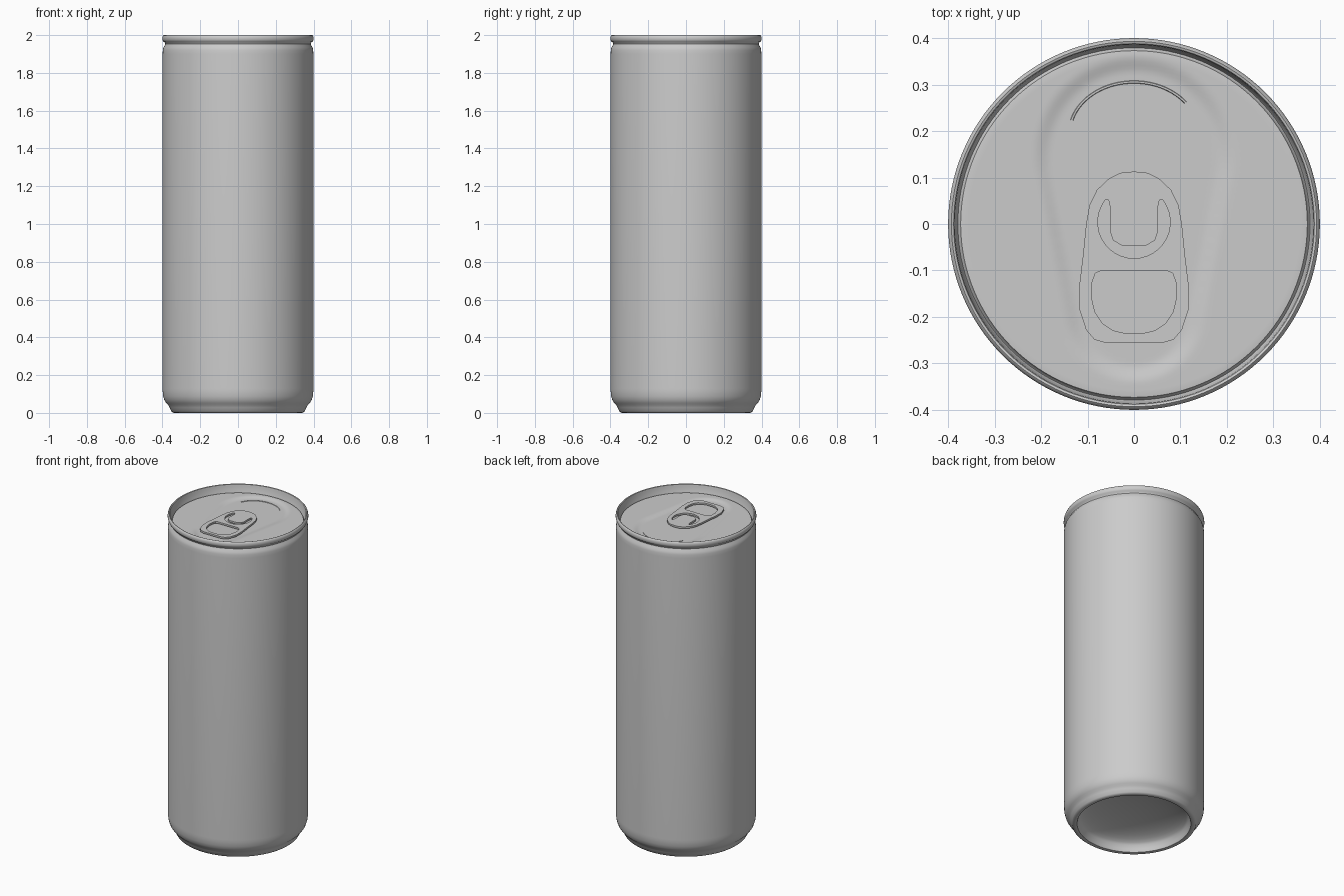
import bpy, bmesh, math

if "Cube" in bpy.data.objects:
    bpy.data.objects.remove(bpy.data.objects["Cube"])

metal = bpy.data.materials.new("brushed grey metal")
metal.diffuse_color = (0.6, 0.6, 0.6, 1)
metal.use_nodes = True
metal.node_tree.nodes["Principled BSDF"].inputs["Base Color"].default_value = metal.diffuse_color


def finish(ob, angle=40):
    ob.data.materials.clear()
    ob.data.materials.append(metal)
    bpy.ops.object.select_all(action='DESELECT')
    ob.select_set(True)
    bpy.context.view_layer.objects.active = ob
    bpy.ops.object.shade_smooth_by_angle(angle=math.radians(angle))


def add_mesh(name, bm):
    me = bpy.data.meshes.new(name)
    bm.to_mesh(me)
    bm.free()
    ob = bpy.data.objects.new(name, me)
    bpy.context.collection.objects.link(ob)
    finish(ob)
    return ob


def lathe(name, profile, height=lambda x, y: 0, n=128):
    """Revolve (radius, z) points; travel up the outside for outward normals."""
    bm = bmesh.new()
    rings = []
    for r, z in profile:
        if r == 0:
            rings.append([bm.verts.new((0, 0, z + height(0, 0)))] * n)
            continue
        ring = []
        for i in range(n):
            a = 2 * math.pi * i / n
            x, y = r * math.cos(a), r * math.sin(a)
            ring.append(bm.verts.new((x, y, z + height(x, y))))
        rings.append(ring)
    for a, b in zip(rings, rings[1:]):
        for i in range(n):
            j = (i + 1) % n
            bm.faces.new(list(dict.fromkeys((a[i], a[j], b[j], b[i]))))
    return add_mesh(name, bm)


# Can body: domed underside, foot, wall, neck and rolled rim
dome = [(0.315 * math.sin(t * math.pi / 20), 0.03 + 0.075 * math.cos(t * math.pi / 20))
        for t in range(10)]
dome[0] = (0, 0.105)
foot = [(0.318, 0.02), (0.324, 0.002), (0.332, 0), (0.345, 0.001), (0.353, 0.008),
        (0.362, 0.028), (0.37, 0.042), (0.38, 0.052), (0.39, 0.068), (0.396, 0.088), (0.399, 0.115)]
wall = [(0.399, 0.13), (0.399, 1.90), (0.398, 1.92), (0.395, 1.935), (0.388, 1.945), (0.385, 1.953),
        (0.388, 1.961), (0.396, 1.967), (0.4, 1.976), (0.4, 1.988), (0.397, 1.997), (0.393, 2.0),
        (0.388, 1.998), (0.386, 1.99), (0.382, 1.945), (0.379, 1.94), (0.376, 1.943), (0.373, 1.952)]
lathe("can_body", dome + foot + wall)

# Lid with a shallow tapered recess pressed into it
LID = 1.953
DEPTH = 0.008


def recess(x, y):
    # Distance to a line of circles growing from the front to the back
    y0, r0, y1, r1 = -0.19, 0.135, 0.145, 0.2
    d = min(math.hypot(x, y - (y0 + (y1 - y0) * k / 12)) - (r0 + (r1 - r0) * k / 12)
            for k in range(13))
    t = min(1, max(0, (0.018 - d) / 0.04))
    return -DEPTH * t * t * (3 - 2 * t)


lathe("lid", [(0.373 * (1 - i / 48), LID - 0.001 * (i == 0)) for i in range(48)] + [(0, LID)], recess)


# Flat outlines extruded into plates, with holes
def plate(name, loops, z, half, bevel=0.0):
    cu = bpy.data.curves.new(name + "_outline", 'CURVE')
    cu.dimensions = '2D'
    cu.fill_mode = 'BOTH'
    cu.extrude = half
    cu.bevel_depth = bevel
    for pts in loops:
        sp = cu.splines.new('POLY')
        sp.points.add(len(pts) - 1)
        for p, (x, y) in zip(sp.points, pts):
            p.co = (x, y, 0, 1)
        sp.use_cyclic_u = True
    tmp = bpy.data.objects.new(name + "_tmp", cu)
    bpy.context.collection.objects.link(tmp)
    dg = bpy.context.evaluated_depsgraph_get()
    me = bpy.data.meshes.new_from_object(tmp.evaluated_get(dg))
    bpy.data.objects.remove(tmp)
    ob = bpy.data.objects.new(name, me)
    ob.location.z = z
    bpy.context.collection.objects.link(ob)
    finish(ob, 30)


def mirrored(half):
    return half + [(-x, y) for x, y in reversed(half) if x > 0]


outline = mirrored([(0, 0.113), (0.03, 0.11), (0.055, 0.097), (0.08, 0.073), (0.096, 0.04),
                    (0.103, 0), (0.11, -0.07), (0.118, -0.135), (0.117, -0.185), (0.103, -0.228),
                    (0.085, -0.249), (0.06, -0.256)])
finger = mirrored([(0.07, -0.1), (0.083, -0.106), (0.09, -0.125), (0.091, -0.16), (0.084, -0.19),
                   (0.068, -0.214), (0.045, -0.229), (0.02, -0.235)])
# U-shaped slot leaving a tongue for the rivet
arc = [(0.078 * math.cos(a), 0.004 + 0.078 * math.sin(a))
       for a in (math.radians(-218 + 256 * i / 24) for i in range(25))]
inner = mirrored([(0.051, 0.035), (0.052, -0.015), (0.045, -0.035), (0.025, -0.047)])
slot = arc[:] + [(0.055, 0.052)] + inner + [(-0.055, 0.052)]
plate("pull_tab", [outline, finger, slot], LID + 0.0045, 0.0055)

# Rivet joining the tab's tongue to the lid
bpy.ops.mesh.primitive_cylinder_add(vertices=32, radius=0.03, depth=0.014,
                                    location=(0, 0.0, LID - 0.002))
rivet = bpy.context.object
rivet.name = "rivet"
finish(rivet)

# Score line of the opening, a fine raised bead
bm = bmesh.new()
rows = []
for i in range(33):
    a = math.radians(165 - 128 * i / 32)
    c, s = math.cos(a), math.sin(a)
    z = LID - DEPTH
    rows.append([bm.verts.new((r * c, 0.195 + (r - 0.028) * s, z + h))
                 for r, h in ((0.142, -0.001), (0.1405, 0.003), (0.1365, 0.003), (0.135, -0.001))])
for a, b in zip(rows, rows[1:]):
    for k in range(3):
        bm.faces.new((a[k], b[k], b[k + 1], a[k + 1]))
bmesh.ops.recalc_face_normals(bm, faces=bm.faces)
add_mesh("score_line", bm)
